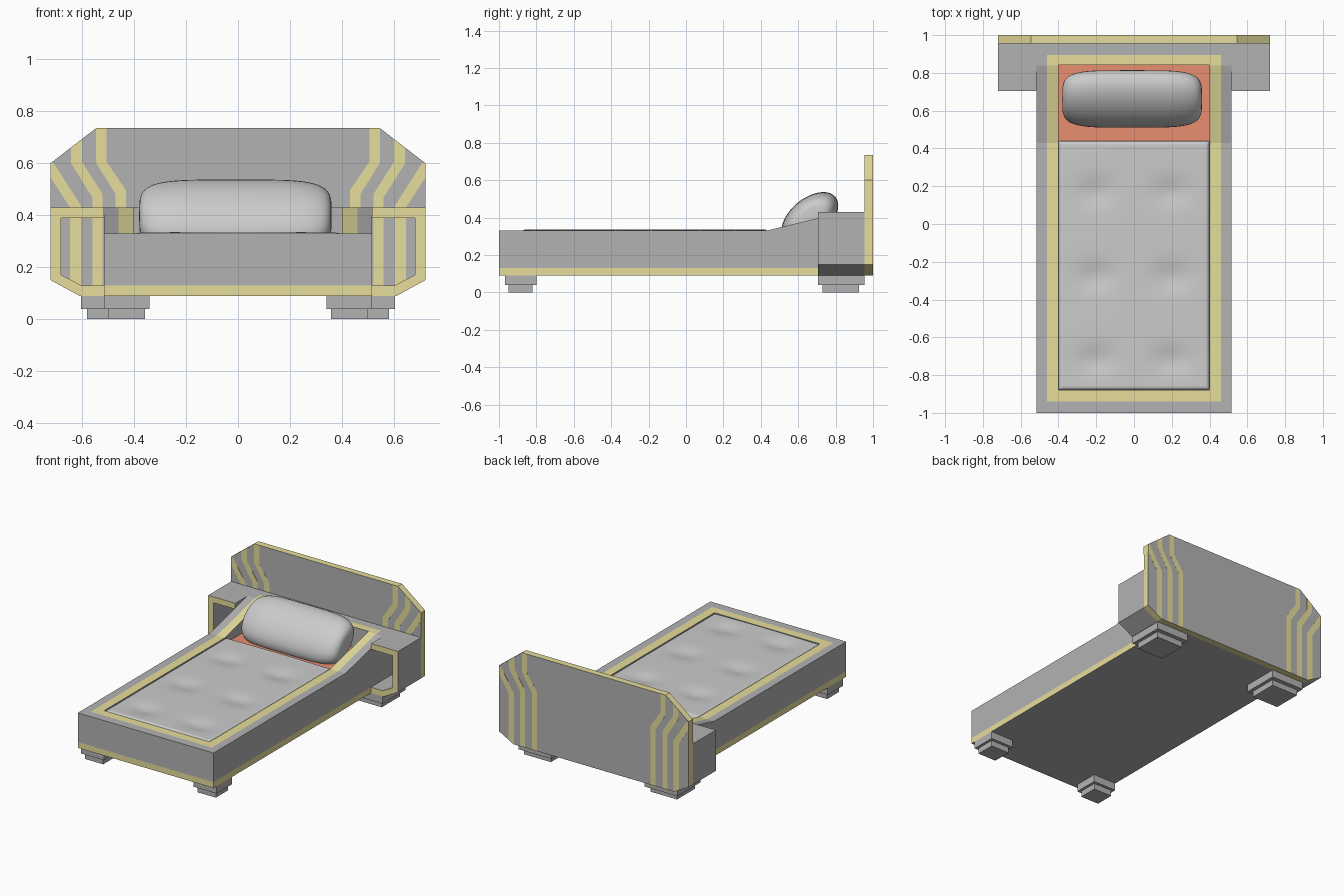
import bpy, bmesh, math
from mathutils import Matrix, Vector

if "Cube" in bpy.data.objects:
    bpy.data.objects.remove(bpy.data.objects["Cube"])


def material(name, color):
    m = bpy.data.materials.new(name)
    m.diffuse_color = (*color, 1)
    m.use_nodes = True
    m.node_tree.nodes["Principled BSDF"].inputs["Base Color"].default_value = m.diffuse_color
    return m


GREY = material("dark_grey", (0.45, 0.45, 0.45))
YELLOW = material("yellow_trim", (0.80, 0.73, 0.33))
RED = material("red_sheet", (0.82, 0.27, 0.16))


def finish(name, bm, mats=(), smooth=False):
    bmesh.ops.recalc_face_normals(bm, faces=bm.faces)
    me = bpy.data.meshes.new(name)
    bm.to_mesh(me)
    bm.free()
    ob = bpy.data.objects.new(name, me)
    bpy.context.collection.objects.link(ob)
    for m in mats:
        me.materials.append(m)
    if smooth:
        me.polygons.foreach_set("use_smooth", [True] * len(me.polygons))
    return ob


def loft(name, rings, band_mats, caps, mats):
    """Bridge rings of equal length; one material index per band and per cap."""
    bm = bmesh.new()
    vs = [[bm.verts.new(p) for p in r] for r in rings]
    for a, b, mi in zip(vs, vs[1:], band_mats):
        for i in range(len(a)):
            j = (i + 1) % len(a)
            bm.faces.new((a[i], a[j], b[j], b[i])).material_index = mi
    for ring, mi in zip((vs[0], vs[-1]), caps):
        bm.faces.new(ring).material_index = mi
    return finish(name, bm, mats)


def prism(name, pts, y0, y1, side=0, caps=(0, 0)):
    rings = [[(x, y, z) for x, z in pts] for y in (y0, y1)]
    return loft(name, rings, [side], caps, [GREY, YELLOW])


def box(name, lo, hi, mat):
    bm = bmesh.new()
    bmesh.ops.create_cube(bm, size=1)
    lo, hi = Vector(lo), Vector(hi)
    bmesh.ops.scale(bm, vec=hi - lo, verts=bm.verts)
    bmesh.ops.translate(bm, vec=(lo + hi) / 2, verts=bm.verts)
    return finish(name, bm, [mat])


# Bed frame: hollow tray whose rim rises toward the headboard
def rim(y):
    return 0.33 + 0.10 * min(max((y - 0.43) / 0.41, 0), 1)


def ring(w, y0, y1, z=None):
    ys = (y0, 0.43, 0.84, y1)
    pts = [(w, y) for y in ys] + [(-w, y) for y in reversed(ys)]
    return [(x, y, rim(y) if z is None else z) for x, y in pts]


outer, inner = (0.515, -1, 0.956), (0.40, -0.88, 0.843)
loft("bed_frame",
     [ring(*outer, 0.09), ring(*outer, 0.13), ring(*outer),
      ring(0.46, -0.94, 0.895), ring(*inner), ring(*inner, 0.2)],
     [1, 0, 0, 1, 0], (0, 0), [GREY, YELLOW])

# Red sheet filling the tray
box("sheet", (-0.40, -0.88, 0.2), (0.40, 0.843, 0.29), RED)

# Headboard with yellow edge
half = [(0.61, 0.09), (0.72, 0.15), (0.72, 0.60), (0.545, 0.735)]
prism("headboard", half + [(-x, z) for x, z in reversed(half)], 0.955, 0.9995, side=1)

stripes = [
    [(.505, .735), (.545, .735), (.545, .60), (.47, .48), (.47, .09), (.43, .09), (.43, .495), (.505, .605)],
    [(.60, .692), (.642, .66), (.642, .60), (.56, .468), (.56, .09), (.52, .09), (.52, .48), (.60, .605)],
    [(.72, .60), (.72, .545), (.646, .43), (.646, .11), (.61, .09), (.604, .09), (.604, .437), (.708, .60)],
]
cubby = [(.515, .43), (.72, .43), (.72, .15), (.61, .09), (.515, .09),
         (.515, .13), (.602, .13), (.68, .17), (.68, .39), (.515, .39)]
legs = [  # x0, x1, y0, y1, z0, z1
    ("front_leg", .34, .515, -.968, -.80, .04, .09),
    ("front_foot", .358, .497, -.95, -.82, 0, .04),
    ("back_leg", .354, .604, .705, .955, .04, .09),
    ("back_foot", .378, .58, .73, .925, 0, .04),
]
for s, side in ((-1, "left"), (1, "right")):
    # Headboard stripes, showing on both faces
    for i, pts in enumerate(stripes):
        prism(f"stripe_{side}_{i}", [(s * x, z) for x, z in pts], 0.9543, 1.0, 1, (1, 1))
    # Open bedside shelf with yellow front edge
    prism(f"bedside_shelf_{side}", [(s * x, z) for x, z in cubby], 0.705, 0.955, 0, (1, 0))
    # Stepped legs
    for n, x0, x1, y0, y1, z0, z1 in legs:
        xs = sorted((s * x0, s * x1))
        box(f"{n}_{side}", (xs[0], y0, z0), (xs[1], y1, z1), GREY)

# Tufted mattress: fine grid with dimples and rounded borders
bm = bmesh.new()
bmesh.ops.create_grid(bm, x_segments=64, y_segments=104, size=1)
tufts = [(x, y) for x in (-0.2, 0.2) for y in (0.17, -0.28, -0.72)]
R = 0.02
for v in bm.verts:
    # crowd the outer rows so the border curve is well resolved
    x, y = (0.5 * (c + math.sin(c * math.pi / 2)) for c in v.co.xy)
    x, y = 0.40 * x, -0.22 + 0.66 * y
    z = 0.336 - 0.004 * (x / 0.4) ** 2
    for tx, ty in tufts:
        z -= 0.016 * math.exp(-((x - tx) / 0.10) ** 2 - ((y - ty) / 0.075) ** 2)
    d = min(0.40 - abs(x), 0.66 - abs(y + 0.22))
    if d < R:
        z -= R * (1 - math.sqrt(max(0, 1 - (1 - d / R) ** 2)))
    v.co = (x, y, z)
border = [e for e in bm.edges if e.is_boundary]
skirt = bmesh.ops.extrude_edge_only(bm, edges=border)["geom"]
for v in skirt:
    if isinstance(v, bmesh.types.BMVert):
        v.co.z = 0.28
finish("mattress", bm, smooth=True)

# Pillow: cylinder-like cushion with softly squared ends, leaning back
bm = bmesh.new()
bmesh.ops.create_uvsphere(bm, u_segments=40, v_segments=32, radius=1)
for v in bm.verts:
    t = max(-1, min(1, v.co.z))
    r = math.hypot(v.co.x, v.co.y)
    k = r ** 0.45 / r if r > 1e-4 else 0
    v.co = (math.copysign(abs(t) ** 0.45, t) * 0.37, v.co.x * k * 0.178, v.co.y * k * 0.105)
bmesh.ops.transform(bm, verts=bm.verts,
                    matrix=Matrix.Translation((-0.01, 0.662, 0.397)) @ Matrix.Rotation(math.radians(40), 4, 'X'))
finish("pillow", bm, smooth=True)
